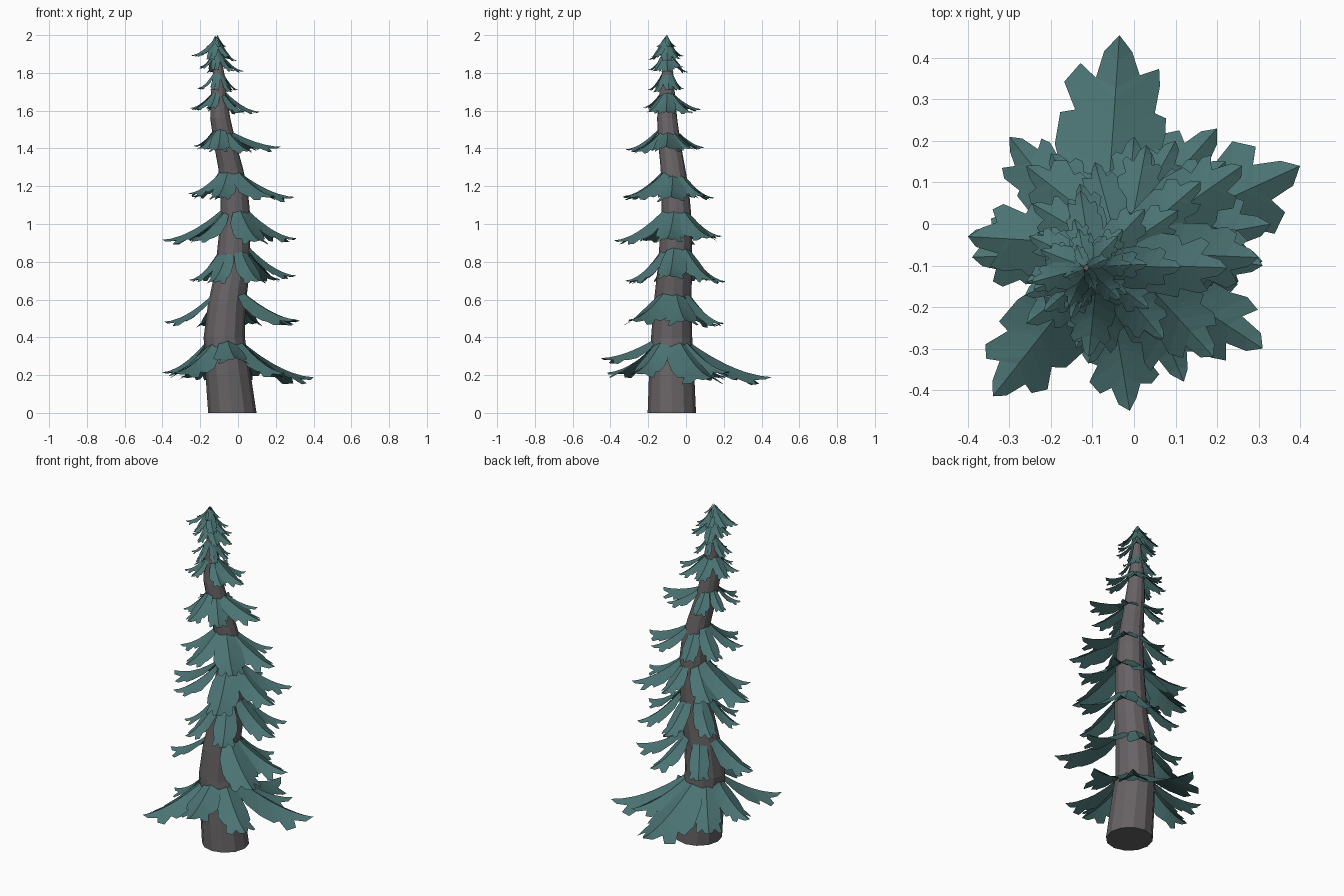
import bpy, bmesh, math, random
from mathutils import Vector

if "Cube" in bpy.data.objects:
    bpy.data.objects.remove(bpy.data.objects["Cube"])

random.seed(7)


def material(name, rgb):
    m = bpy.data.materials.new(name)
    m.diffuse_color = (*rgb, 1)
    m.use_nodes = True
    m.node_tree.nodes["Principled BSDF"].inputs["Base Color"].default_value = m.diffuse_color
    return m


needle_teal = material("needle_teal", (0.07, 0.17, 0.17))
bark_grey = material("bark_grey", (0.135, 0.122, 0.13))


def finish(bm, name, mat):
    me = bpy.data.meshes.new(name)
    bm.to_mesh(me)
    bm.free()
    me.materials.append(mat)
    ob = bpy.data.objects.new(name, me)
    bpy.context.collection.objects.link(ob)
    return ob


# Trunk path: z, x, y, radius
TRUNK = [(0, -0.03, -0.075, 0.128), (0.2, -0.052, -0.076, 0.12),
         (0.4, -0.073, -0.076, 0.109), (0.57, -0.06, -0.072, 0.1),
         (0.75, -0.03, -0.06, 0.092), (1.02, -0.013, -0.05, 0.08),
         (1.18, -0.02, -0.056, 0.072), (1.3, -0.04, -0.07, 0.065),
         (1.43, -0.07, -0.088, 0.059), (1.56, -0.094, -0.1, 0.053),
         (1.68, -0.102, -0.1, 0.042), (1.8, -0.103, -0.098, 0.03),
         (1.97, -0.115, -0.105, 0.008)]


def trunk_at(z):
    for a, b in zip(TRUNK, TRUNK[1:]):
        if z <= b[0]:
            break
    f = min(1, (z - a[0]) / (b[0] - a[0]))
    return [p + (q - p) * f for p, q in zip(a, b)][1:]


# Bent, tapering trunk
bm = bmesh.new()
SIDES = 12
rings = [[bm.verts.new((x + r * math.cos(math.tau * i / SIDES),
                        y + r * math.sin(math.tau * i / SIDES), z))
          for i in range(SIDES)] for z, x, y, r in TRUNK]
for lo, hi in zip(rings, rings[1:]):
    for i in range(SIDES):
        j = (i + 1) % SIDES
        bm.faces.new((lo[i], lo[j], hi[j], hi[i]))
bm.faces.new(rings[0][::-1])
bm.faces.new(rings[-1])
finish(bm, "trunk", bark_grey)

# Bough outline: spine position, edge position, half width (share of length)
OUTLINE = [(0, 0.02, 0.12), (0.15, 0.2, 0.23), (0.3, 0.4, 0.28),
           (0.45, 0.56, 0.265), (0.48, 0.6, 0.21), (0.58, 0.74, 0.255),
           (0.66, 0.82, 0.21), (0.72, 0.78, 0.115), (0.87, 0.92, 0.075),
           (1, 1, 0)]


def bough(bm, z0, tip):
    """Creased, lobed bough drooping from the trunk to the tip."""
    cx, cy, r = trunk_at(z0)
    out = Vector((tip[0] - cx, tip[1] - cy, 0))
    u = out.normalized()
    side = Vector((-u.y, u.x, 0))
    start = Vector((cx, cy, z0)) + u * r * 0.7
    length = out.length - r * 0.7
    drop = z0 - tip[2]

    def point(t, w):
        p = start + u * length * t + side * w * length
        p.z = z0 - drop * (1 - (1 - t) ** 1.7) - abs(w) * length * 0.5
        return p

    spine = [bm.verts.new(point(s, 0)) for s, e, w in OUTLINE]
    for sign in (1, -1):
        edge = [bm.verts.new(point(e + random.uniform(-0.02, 0.02),
                                   sign * w * random.uniform(0.9, 1.1)))
                for s, e, w in OUTLINE[:-1]]
        edge.append(spine[-1])
        for i in range(len(spine) - 1):
            quad = [spine[i], edge[i], edge[i + 1], spine[i + 1]]
            if edge[i + 1] is spine[i + 1]:
                quad.pop()
            if sign > 0:
                quad.reverse()
            bm.faces.new(quad)


# Lower tiers: attach height, tip height, tip positions
LOWER = [
    (0.41, 0.2, [(-0.035, 0.455), (0.4, 0.14), (-0.4, -0.03), (-0.01, -0.45),
                 (-0.3, 0.21), (0.25, -0.28), (-0.34, -0.415), (0.2, 0.23)]),
    (0.67, 0.48, [(0.31, -0.3), (-0.39, -0.08), (0.33, 0.0),
                  (0.1, 0.2), (-0.2, 0.17)]),
    (0.9, 0.71, [(0.31, -0.09), (-0.26, -0.14), (0.12, -0.32), (-0.14, -0.3),
                 (0.22, 0.15), (0.0, 0.21), (-0.24, 0.1)]),
    (1.1, 0.92, [(-0.26, -0.24), (-0.4, -0.03), (0.31, -0.1), (0.12, -0.38),
                 (0.26, 0.14), (0.03, 0.19), (-0.26, 0.14)]),
]
# Upper tiers: attach height, tip height, min x, max x, min y, max y
UPPER = [(1.3, 1.15, -0.28, 0.32, -0.37, 0.16),
         (1.52, 1.4, -0.25, 0.21, -0.33, 0.09),
         (1.71, 1.6, -0.27, 0.11, -0.24, 0.08),
         (1.82, 1.71, -0.22, 0.01, -0.2, -0.01),
         (1.92, 1.82, -0.21, 0.03, -0.2, 0.01),
         (1.985, 1.88, -0.25, 0.0, -0.2, -0.01)]

tiers = list(LOWER)
for n, (z0, z1, xa, xb, ya, yb) in enumerate(UPPER):
    cx, cy, r = trunk_at(z0)
    tips = []
    for k in range(7):
        a = math.tau * (k + random.uniform(-0.12, 0.12)) / 7 + n * 0.9
        c, s = math.cos(a), math.sin(a)
        f = random.uniform(0.92, 1.08)
        tips.append((cx + f * c * (xb - cx if c > 0 else cx - xa),
                     cy + f * s * (yb - cy if s > 0 else cy - ya)))
    tiers.append((z0, z1, tips))

# Drooping tiers of boughs
for n, (z0, z1, tips) in enumerate(tiers):
    bm = bmesh.new()
    for x, y in tips:
        lift = 0.09 if y < -0.44 else random.uniform(-0.015, 0.02)
        jitter = random.uniform(-0.03, 0) * min(1, (2 - z0) * 2)
        bough(bm, z0 + jitter, (x, y, z1 + lift))
    finish(bm, f"bough_tier_{n + 1}", needle_teal)

# Small upright leader sprig at the tip
bm = bmesh.new()
cx, cy, r = trunk_at(1.97)
for k in range(4):
    a = math.tau * k / 4 + 0.4
    bough(bm, 2.0 - 0.004 * k,
          (cx + 0.06 * math.cos(a), cy + 0.06 * math.sin(a), 1.94))
finish(bm, "top_sprig", needle_teal)
